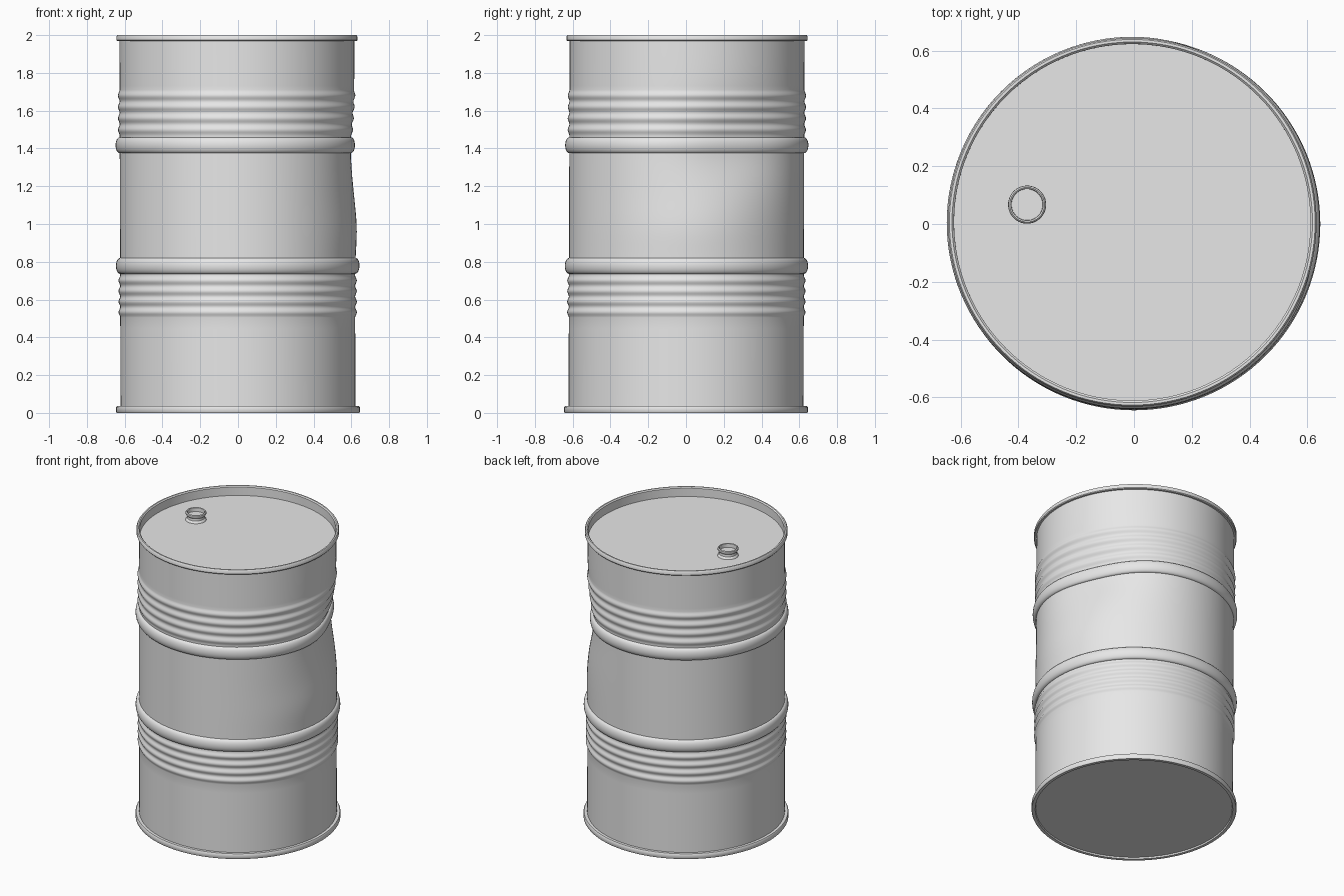
import bpy, bmesh, math
from math import sin, cos, pi, exp

cube = bpy.data.objects.get("Cube")
if cube:
    bpy.data.objects.remove(cube, do_unlink=True)

metal = bpy.data.materials.new("plain_grey_metal")
metal.use_nodes = True
GREY = (0.8, 0.8, 0.8, 1)
metal.diffuse_color = GREY
metal.node_tree.nodes["Principled BSDF"].inputs["Base Color"].default_value = GREY

BODY = 0.622      # wall radius
LID_Z = 1.935     # recessed lid height


def lathe(name, profile, segments, centre=(0, 0), cap_start=False, cap_end=False, shape=None):
    """Revolve (radius, height) points around a vertical axis."""
    bm = bmesh.new()
    rings = []
    for r, z in profile:
        ring = []
        for i in range(segments):
            a = 2 * pi * i / segments
            x, y = r * cos(a), r * sin(a)
            if shape:
                x, y = shape(r, a, z)
            ring.append(bm.verts.new((centre[0] + x, centre[1] + y, z)))
        rings.append(ring)
    for low, high in zip(rings, rings[1:]):
        for i in range(segments):
            j = (i + 1) % segments
            bm.faces.new((low[i], low[j], high[j], high[i]))
    if cap_start:
        bm.faces.new(rings[0][::-1])
    if cap_end:
        bm.faces.new(rings[-1])
    mesh = bpy.data.meshes.new(name)
    bm.to_mesh(mesh)
    bm.free()
    mesh.materials.append(metal)
    obj = bpy.data.objects.new(name, mesh)
    bpy.context.collection.objects.link(obj)
    bpy.ops.object.select_all(action="DESELECT")
    obj.select_set(True)
    bpy.context.view_layer.objects.active = obj
    bpy.ops.object.shade_smooth_by_angle(angle=math.radians(38))
    return obj


def dented(r, a, z):
    """Push a soft dent into the left side and lean the drum very slightly."""
    turn = (a + pi) % (2 * pi) - pi
    dent = 0.05 * exp(-((turn - 0.42) / 0.36) ** 2 / 2 - ((z - 1.4) / 0.15) ** 2 / 2)
    bulge = 0.01 * exp(-(turn / 0.4) ** 2 / 2 - ((z - 0.97) / 0.1) ** 2 / 2)
    r += bulge - dent
    return r * cos(a) - 0.003 * z, r * sin(a) + 0.003 * z


def wall(z0, z1, rows):
    return [(BODY, z0 + (z1 - z0) * i / rows) for i in range(1, rows)]


def band(z):
    """Broad rolled hoop."""
    return [(BODY + 0.022 * sin(pi * i / 12), z - 0.042 * cos(pi * i / 12)) for i in range(13)]


def ridges(z0, z1, count=4):
    """Row of shallow corrugations."""
    n = count * 8
    return [(BODY + 0.009 * (1 - cos(2 * pi * count * i / n)) / 2, z0 + (z1 - z0) * i / n)
            for i in range(n + 1)]


# Drum wall with bottom flange, corrugations, hoops and top rim
profile = [(0.618, 0.012), (0.622, 0.0), (0.642, 0.0), (0.645, 0.004),
           (0.645, 0.03), (0.641, 0.036), (BODY, 0.036)]
profile += wall(0.036, 0.505, 8) + ridges(0.505, 0.728) + band(0.778)
profile += wall(0.82, 1.375, 24) + band(1.417)
profile += ridges(1.468, 1.71) + wall(1.71, 1.968, 12)
profile += [(BODY, 1.968), (0.634, 1.968), (0.638, 1.973), (0.638, 1.993),
            (0.633, 2.0), (0.624, 2.0), (0.617, 1.993), (0.617, LID_Z - 0.004)]
lathe("drum_wall", profile, 128, shape=dented)


def lean_only(r, a, z):
    return r * cos(a) - 0.003 * z, r * sin(a) + 0.003 * z


# Recessed lid and base plate
lathe("lid", [(0.619, LID_Z - 0.01), (0.619, LID_Z)], 128, cap_start=True, cap_end=True, shape=lean_only)
lathe("base_plate", [(0.62, 0.01), (0.62, 0.02)], 128, cap_start=True, cap_end=True)

# Filler bung: flared foot, narrow neck, rolled lip and sunken plug
bung = [(0.066, LID_Z - 0.002), (0.064, LID_Z + 0.006), (0.055, LID_Z + 0.014),
        (0.054, LID_Z + 0.03), (0.062, LID_Z + 0.036), (0.066, LID_Z + 0.043),
        (0.065, LID_Z + 0.053), (0.06, LID_Z + 0.058), (0.055, LID_Z + 0.055),
        (0.054, LID_Z + 0.03)]
lathe("filler_bung", bung, 40, centre=(-0.37, 0.067), cap_end=True)
